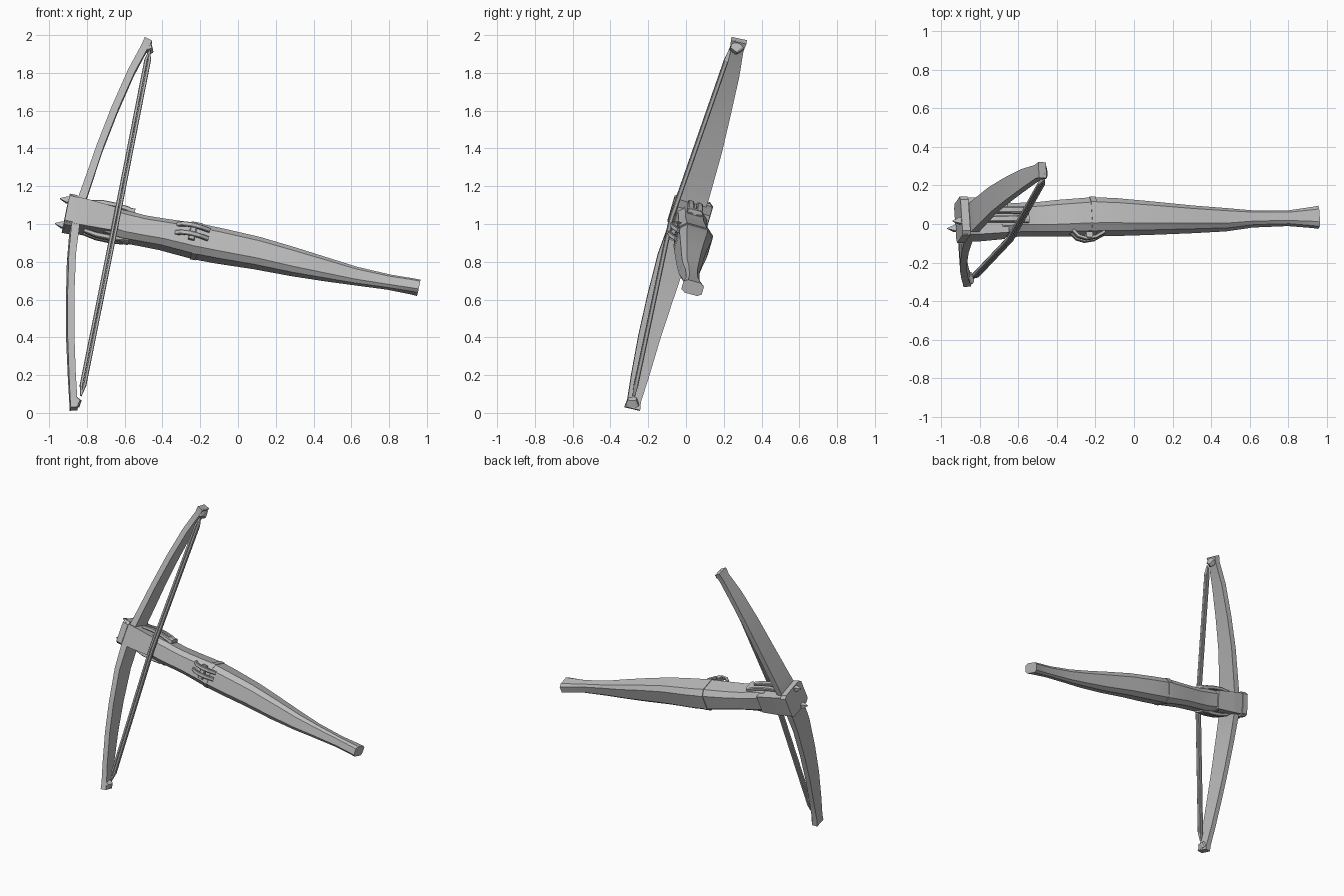
import bpy, bmesh, math
from mathutils import Vector

# The bow leans: S runs along the stock, L along the limbs, W out of the top face
S = Vector((0.98, 0.01, -0.205)).normalized()
L = Vector((0.19, 0.277, 0.943)).normalized()
W = S.cross(L).normalized()

grey = bpy.data.materials.new("plain grey")
grey.diffuse_color = (0.5, 0.5, 0.5, 1)


def chamfered(k):
    c = 1 - k
    if k == 0:
        return [(1, 1), (-1, 1), (-1, -1), (1, -1)]
    return [(c, 1), (-c, 1), (-1, c), (-1, -c), (-c, -1), (c, -1), (1, -c), (1, c)]


def loft(name, rings, smooth=None):
    bm = bmesh.new()
    vs = [[bm.verts.new(p) for p in r] for r in rings]
    n = len(vs[0])
    for a, b in zip(vs, vs[1:]):
        for i in range(n):
            bm.faces.new((a[i], a[(i + 1) % n], b[(i + 1) % n], b[i]))
    bm.faces.new(vs[0])
    bm.faces.new(vs[-1])
    bmesh.ops.recalc_face_normals(bm, faces=bm.faces)
    me = bpy.data.meshes.new(name)
    bm.to_mesh(me)
    bm.free()
    ob = bpy.data.objects.new(name, me)
    bpy.context.collection.objects.link(ob)
    me.materials.append(grey)
    if smooth:
        bpy.ops.object.select_all(action='DESELECT')
        ob.select_set(True)
        bpy.context.view_layer.objects.active = ob
        bpy.ops.object.shade_smooth_by_angle(angle=math.radians(smooth))
    return ob


def section(c, u, v, a, b, prof):
    return [Vector(c) + u * a * p + v * b * q for p, q in prof]


def bar(name, pts, sizes, prof, side=W, smooth=None):
    """Sweep a profile along points; sizes are (half across, half along side)."""
    pts = [Vector(p) for p in pts]
    rings = []
    for i, p in enumerate(pts):
        t = pts[min(i + 1, len(pts) - 1)] - pts[max(i - 1, 0)]
        u = t.cross(side).normalized()
        v = u.cross(t).normalized()
        rings.append(section(p, u, v, *sizes[i], prof))
    return loft(name, rings, smooth)


def on_stock(s, l, w):
    """Point measured from the middle of the front block's nose."""
    return Vector((-0.90, 0.022, 1.055)) + S * s + L * l + W * w


# Stock: x, y centre, z centre, half size along L and W
stations = [(-0.70, 0.02, 1.012, 0.070, 0.082), (-0.60, 0.022, 0.985, 0.076, 0.078),
            (-0.50, 0.025, 0.963, 0.072, 0.080), (-0.40, 0.03, 0.945, 0.073, 0.086),
            (-0.22, 0.038, 0.908, 0.084, 0.090), (-0.10, 0.036, 0.884, 0.083, 0.088),
            (0.10, 0.030, 0.846, 0.077, 0.076), (0.30, 0.024, 0.798, 0.068, 0.063),
            (0.48, 0.022, 0.756, 0.055, 0.053), (0.62, 0.026, 0.725, 0.045, 0.038),
            (0.80, 0.030, 0.692, 0.036, 0.036), (0.92, 0.034, 0.670, 0.036, 0.050),
            (0.957, 0.035, 0.662, 0.036, 0.056)]
loft("stock", [section((x, y, z), L, W, a, b, chamfered(0.38))
               for x, y, z, a, b in stations], 25)

# Front block that holds the limbs
loft("front_block", [section(on_stock(s, 0, w), L, W, a, b, chamfered(0))
                     for s, w, a, b in ((-0.005, 0, 0.074, 0.100), (0.10, 0, 0.072, 0.098),
                                        (0.24, 0.0, 0.064, 0.088))])
# Raised nose band and two small spikes
loft("nose_band", [section(on_stock(s, 0, 0), L, W, 0.086, 0.105, chamfered(0.2))
                   for s in (-0.012, 0.03)])
for name, l in (("upper_spike", 0.065), ("lower_spike", -0.075)):
    loft(name, [section(on_stock(s, l, 0.025), L, W, r, r, chamfered(0))
                for s, r in ((-0.058, 0.002), (-0.02, 0.016), (0.01, 0.012))])

# Limbs: one curved tapering bar with flared ends
limb = [(-0.868, -0.285, 0.022), (-0.872, -0.275, 0.065), (-0.880, -0.243, 0.20),
        (-0.888, -0.195, 0.40), (-0.889, -0.140, 0.60), (-0.882, -0.075, 0.82),
        (-0.860, 0.005, 1.03), (-0.808, 0.055, 1.18), (-0.733, 0.125, 1.40),
        (-0.655, 0.180, 1.60), (-0.567, 0.235, 1.80), (-0.497, 0.270, 1.93),
        (-0.475, 0.280, 1.972)]
half = [(0.020, 0.042), (0.019, 0.036), (0.018, 0.047), (0.018, 0.058), (0.018, 0.068),
        (0.019, 0.077), (0.023, 0.080), (0.021, 0.076), (0.019, 0.068), (0.019, 0.060),
        (0.019, 0.050), (0.019, 0.036), (0.022, 0.042)]
bar("limbs", limb, half, chamfered(0), smooth=25)

# Tip caps with hook for the string
for name, p, q in (("upper_tip", (-0.482, 0.277, 1.945), (-0.463, 0.250, 1.915)),
                   ("lower_tip", (-0.864, -0.283, 0.045), (-0.842, -0.285, 0.075))):
    bar(name, [p, q], [(0.026, 0.036), (0.015, 0.022)], chamfered(0.3))

# String: two strands side by side, pressed over the stock
top, mid, low = Vector((-0.468, 0.232, 1.92)), Vector((-0.643, -0.078, 1.03)), Vector((-0.832, -0.277, 0.09))
for name, d in (("string_left", -1), ("string_right", 1)):
    off = S * 0.009 * d
    path = [low, low.lerp(mid, 0.06) + off, mid + off, top.lerp(mid, 0.06) + off, top]
    bar(name, path, [(0.004, 0.006)] + [(0.0085, 0.012)] * 3 + [(0.004, 0.006)], chamfered(0.4))

# Binding loops on both sides of the fore stock
for name, d in (("upper_binding", 1), ("lower_binding", -1)):
    path = [on_stock(s, d * l, 0) for s, l in ((0.10, 0.080), (0.17, 0.090), (0.25, 0.090),
                                               (0.31, 0.082), (0.345, 0.066))]
    for e in (-0.024, 0.024):
        bar(name, [p + W * e for p in path],
            [(0.010, 0.012), (0.013, 0.016), (0.013, 0.017), (0.014, 0.018), (0.008, 0.014)],
            chamfered(0.35))
    loft(name + "_end", [section(on_stock(s, d * 0.078, 0), L, W, 0.017, 0.040, chamfered(0.35))
                         for s in (0.30, 0.345)])

# Release catch: curved cheeks with a cross bar on the top face
for name, l in (("catch_cheek_upper", 0.045), ("catch_cheek_lower", -0.002)):
    path = [on_stock(s, l, w) for s, w in ((0.58, 0.075), (0.61, 0.108), (0.65, 0.120),
                                           (0.70, 0.112), (0.75, 0.085))]
    bar(name, path, [(0.009, 0.012)] * 5, chamfered(0.3), side=L)
loft("catch_bar", [section(on_stock(0.665, l, 0.104), S, W, 0.018, 0.014, chamfered(0.3))
                   for l in (-0.03, 0.065)])
# Low band around the stock at the catch
loft("stock_band", [section((x, 0.038, z), L, W, 0.087, 0.094, chamfered(0.38))
                    for x, z in ((-0.235, 0.911), (-0.205, 0.905))])
